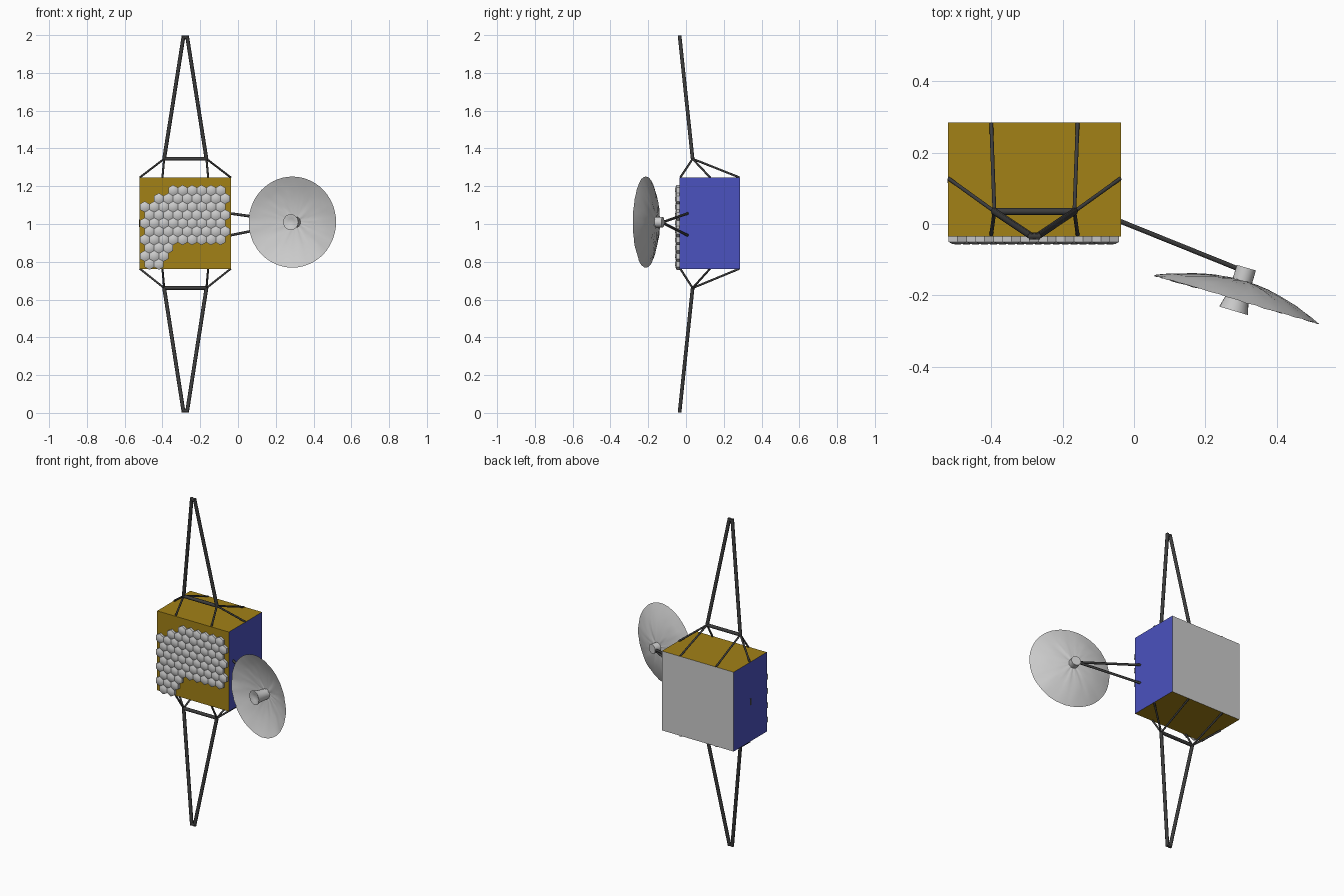
import bpy, bmesh, math, random
from mathutils import Vector, Matrix

if "Cube" in bpy.data.objects:
    bpy.data.objects.remove(bpy.data.objects["Cube"])

random.seed(4)


def material(name, rgb):
    m = bpy.data.materials.new(name)
    m.diffuse_color = (*rgb, 1)
    m.use_nodes = True
    m.node_tree.nodes["Principled BSDF"].inputs["Base Color"].default_value = m.diffuse_color
    return m


GOLD = material("gold_foil", (0.36, 0.22, 0.008))
BLUE = material("solar_blue", (0.07, 0.085, 0.52))
DARK = material("dark_strut", (0.045, 0.045, 0.045))


def make(name, bm, mats=(), smooth=None):
    bmesh.ops.recalc_face_normals(bm, faces=bm.faces)
    me = bpy.data.meshes.new(name)
    bm.to_mesh(me)
    bm.free()
    ob = bpy.data.objects.new(name, me)
    bpy.context.collection.objects.link(ob)
    for m in mats:
        me.materials.append(m)
    if smooth:
        bpy.ops.object.select_all(action='DESELECT')
        ob.select_set(True)
        bpy.context.view_layer.objects.active = ob
        bpy.ops.object.shade_smooth_by_angle(angle=math.radians(smooth))
    return ob


def box_bm(lo, hi):
    lo, hi = Vector(lo), Vector(hi)
    bm = bmesh.new()
    mat = Matrix.Translation((lo + hi) / 2) @ Matrix.Diagonal((*(hi - lo), 1))
    bmesh.ops.create_cube(bm, size=1, matrix=mat)
    return bm


def rods(name, segments, radius):
    """Join straight round struts into one object."""
    bm = bmesh.new()
    for a, b in segments:
        a, b = Vector(a), Vector(b)
        rot = (b - a).to_track_quat('Z', 'Y').to_matrix().to_4x4()
        bmesh.ops.create_cone(bm, cap_ends=True, segments=10, radius1=radius, radius2=radius,
                              depth=(b - a).length, matrix=Matrix.Translation((a + b) / 2) @ rot)
    return make(name, bm, [DARK], 40)


def lathe(name, profile, matrix, segs=48, crumple=0.0, smooth=35):
    """Spin (radius, height) points about local z, then place with matrix."""
    bm = bmesh.new()
    noise = [random.uniform(-1, 1) for _ in range(segs)]
    rings = []
    for r, h in profile:
        if r == 0:
            rings.append([bm.verts.new((0, 0, h))])
            continue
        noise = [0.6 * n + random.uniform(-0.5, 0.5) for n in noise]
        rings.append([bm.verts.new((r * math.cos(2 * math.pi * i / segs),
                                    r * math.sin(2 * math.pi * i / segs),
                                    h + crumple * noise[i])) for i in range(segs)])
    for a, b in zip(rings, rings[1:]):
        for i in range(segs):
            j = (i + 1) % segs
            face = [a[i % len(a)], a[j % len(a)], b[j % len(b)], b[i % len(b)]]
            bm.faces.new(list(dict.fromkeys(face)))
    bm.transform(matrix)
    return make(name, bm, (), smooth)


# Body: gold front, top and bottom, blue sides, grey back
X0, X1, Y0, Y1, Z0, Z1 = -0.521, -0.037, -0.035, 0.285, 0.763, 1.247
GREY = material("grey_panel", (0.8, 0.8, 0.8))
bm = box_bm((X0, Y0, Z0), (X1, Y1, Z1))
bm.normal_update()
for f in bm.faces:
    f.material_index = 1 if abs(f.normal.x) > 0.5 else 2 if f.normal.y > 0.5 else 0
make("body", bm, [GOLD, BLUE, GREY])

# Small fitting on the left side
make("side_fitting", box_bm((X0 - 0.002, 0.115, 0.985), (X0 + 0.01, 0.128, 1.025)), [DARK])

# Honeycomb of domed hexagonal antenna elements on the front
PITCH = 0.0502
R = PITCH / math.sqrt(3)
ROWS = [(3, 9), (1, 9), (0, 9), (0, 9), (0, 9), (0, 9), (0, 9), (0, 3), (0, 3), (0, 2)]
bm = bmesh.new()
for k, (start, end) in enumerate(ROWS):
    z = 1.178 - k * 1.5 * R
    for n in range(start, end):
        x = -0.494 + (n + 0.5 * (k % 2)) * PITCH
        rings = []
        for r, y in ((R, Y0 + 0.002), (R, -0.050), (0.6 * R, -0.056)):
            rings.append([bm.verts.new((x + r * math.sin(math.pi * i / 3), y,
                                        z + r * math.cos(math.pi * i / 3))) for i in range(6)])
        tip = bm.verts.new((x, -0.058, z))
        for i in range(6):
            j = (i + 1) % 6
            for a, b in zip(rings, rings[1:]):
                bm.faces.new((a[i], a[j], b[j], b[i]))
            bm.faces.new((rings[2][i], rings[2][j], tip))
        bm.faces.new(rings[0])
make("antenna_array", bm, (), 32)

# Upper and lower booms: A-frame, crossbar and thin braces to the body
for label, zb, zn, za in (("upper", Z1, 1.345, 1.997), ("lower", Z0, 0.661, 0.003)):
    main, braces = [], []
    CX = -0.279
    for s in (-1, 1):
        node = (CX + s * 0.112, 0.035, zn)
        main.append((node, (CX + s * 0.009, -0.034, za)))
        braces.append((node, (CX + s * 0.121, -0.030, zb)))
        braces.append((node, (CX + s * 0.121, 0.282, zb)))
        braces.append((node, (CX + s * 0.240, 0.127, zb)))
    main.append((main[0][0], main[1][0]))
    main.append(((CX - 0.015, -0.034, za - (za - zn) * 0.012),
                 (CX + 0.015, -0.034, za - (za - zn) * 0.012)))
    rods(label + "_boom", main, 0.010)
    rods(label + "_braces", braces, 0.0055)

# Dish antenna, local z pointing out of the dish mouth
axis = Vector((-0.284, -0.959, 0)).normalized()
M = Matrix.Translation((0.288, -0.2125, 1.010)) @ axis.to_track_quat('Z', 'Y').to_matrix().to_4x4()
DEPTH, RD = 0.056, 0.241
curve = [(RD * t, -DEPTH * (1 - t * t)) for t in (0.08, 0.2, 0.32, 0.44, 0.56, 0.68, 0.79, 0.9)]
lathe("dish", [(0, -DEPTH)] + curve + [(RD, 0)], M, 56, 0.0028, 80)
lathe("dish_feed", [(0, -0.05), (0.03, -0.05), (0.034, 0.0), (0.042, 0.032),
                    (0.036, 0.032), (0.018, 0.024), (0, 0.022)], M, 24)
lathe("dish_hub", [(0, -0.045), (0.028, -0.045), (0.028, -0.094), (0, -0.094)], M, 24)

# Two struts carrying the dish
rods("dish_struts", [((X1 - 0.005, 0.009, z), (0.298, -0.128, 1.008)) for z in (1.056, 0.940)], 0.007)
